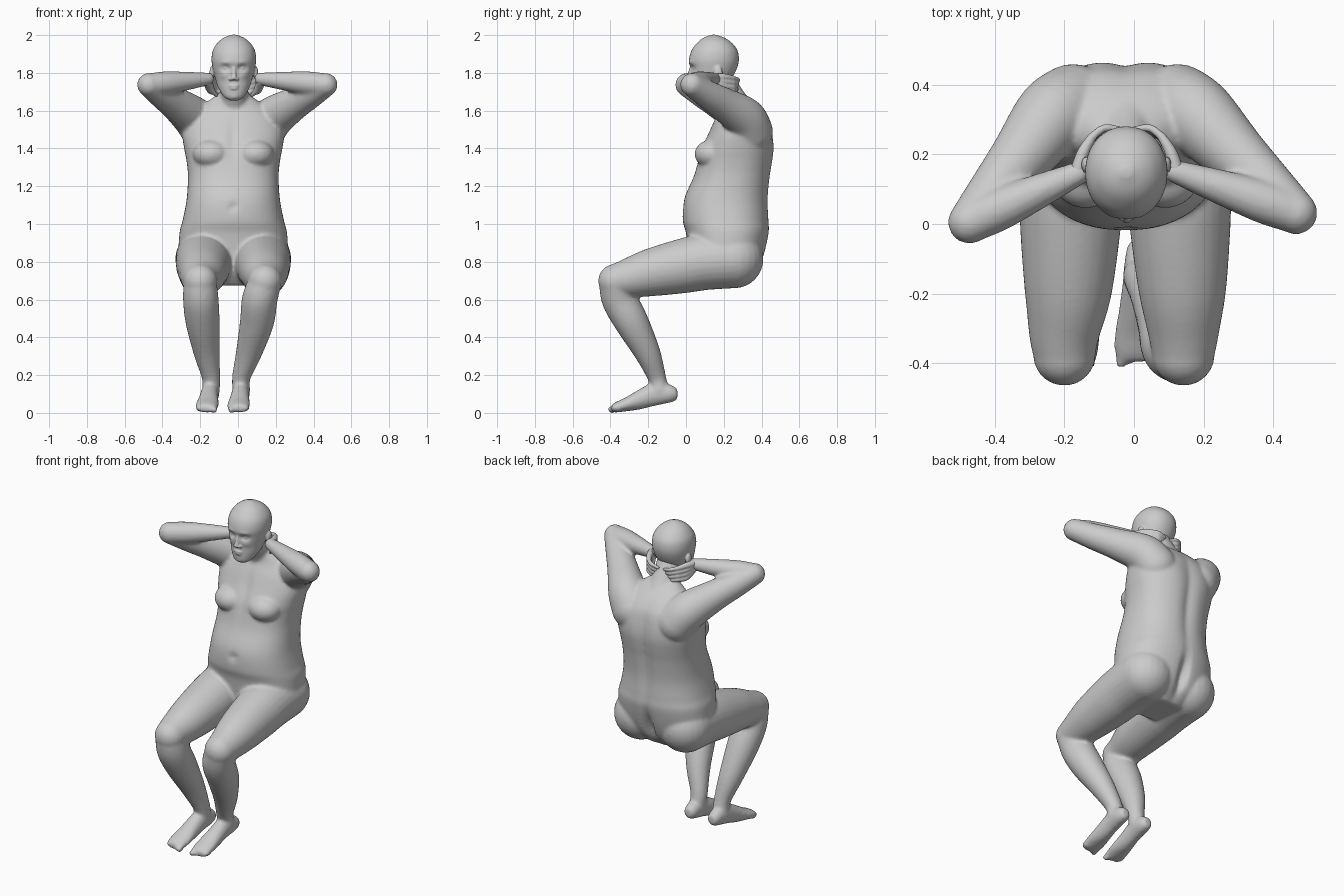
import bpy, bmesh, math
from mathutils import Vector, Matrix

if "Cube" in bpy.data.objects:
    bpy.data.objects.remove(bpy.data.objects["Cube"])

CX = -0.025  # centre line of the trunk


def spline(rows, k=6):
    """Catmull-Rom interpolation of rows of numbers."""
    out = []
    for i in range(len(rows) - 1):
        a, b = rows[max(i - 1, 0)], rows[i]
        c, d = rows[i + 1], rows[min(i + 2, len(rows) - 1)]
        for j in range(k):
            t = j / k
            out.append([0.5 * (2 * q + (r - p) * t + (2 * p - 5 * q + 4 * r - s) * t * t
                               + (3 * q - p - 3 * r + s) * t ** 3)
                        for p, q, r, s in zip(a, b, c, d)])
    out.append(list(rows[-1]))
    return out


def loft(bm, sections, n=40, power=2.0):
    """Skin closed rings given as (centre, half axis u, half axis v)."""
    rings = []
    for c, u, v in sections:
        ring = []
        for i in range(n):
            a = 2 * math.pi * i / n
            ca, sa = math.cos(a), math.sin(a)
            p = c + u * math.copysign(abs(ca) ** (2 / power), ca) \
                  + v * math.copysign(abs(sa) ** (2 / power), sa)
            ring.append(bm.verts.new(p))
        rings.append(ring)
    for a, b in zip(rings, rings[1:]):
        for i in range(n):
            bm.faces.new((a[i], a[(i + 1) % n], b[(i + 1) % n], b[i]))
    bm.faces.new(rings[0][::-1])
    bm.faces.new(rings[-1])


def stack(bm, rows, cx, power):
    """Horizontal sections: (z, front y, back y, half width)."""
    loft(bm, [(Vector((cx, (f + b) / 2, z)), Vector((w, 0, 0)), Vector((0, (b - f) / 2, 0)))
              for z, f, b, w in spline(rows)], 56, power)


def ball(bm, c, r):
    m = Matrix.Translation(c) @ Matrix.Diagonal((*r, 1))
    bmesh.ops.create_uvsphere(bm, u_segments=24, v_segments=16, radius=1, matrix=m)


def limb(bm, rows, n=28):
    """Round tapered tube through (x, y, z, radius) with ball ends."""
    pts = spline(rows)
    c = [Vector(p[:3]) for p in pts]
    ref = Vector((1, 0, 0)) if abs((c[-1] - c[0]).normalized().z) > 0.7 else Vector((0, 0, 1))
    secs = []
    for i, p in enumerate(pts):
        t = c[min(i + 1, len(c) - 1)] - c[max(i - 1, 0)]
        u = t.cross(ref).normalized()
        secs.append((c[i], u * p[3], t.cross(u).normalized() * p[3]))
    loft(bm, secs, n)
    for r in (rows[0], rows[-1]):
        ball(bm, r[:3], (r[3],) * 3)


def push(bm, c, r, move):
    """Soft sculpting push with a gaussian falloff."""
    for v in bm.verts:
        d = sum(((v.co[i] - c[i]) / r[i]) ** 2 for i in range(3))
        if d < 9:
            v.co += Vector(move) * math.exp(-d)


def finish(bm, name, voxel, smooth):
    """Fuse the overlapping volumes into one smooth skin."""
    bmesh.ops.recalc_face_normals(bm, faces=bm.faces)
    me = bpy.data.meshes.new(name)
    bm.to_mesh(me)
    bm.free()
    ob = bpy.data.objects.new(name, me)
    bpy.context.collection.objects.link(ob)
    rm = ob.modifiers.new("fuse", 'REMESH')
    rm.mode, rm.voxel_size, rm.use_smooth_shade = 'VOXEL', voxel, True
    sm = ob.modifiers.new("soften", 'SMOOTH')
    sm.factor, sm.iterations = 0.5, smooth


# Trunk
body = bmesh.new()
stack(body, [(.675, .08, .30, .13), (.74, .03, .37, .23), (.82, .015, .41, .285),
             (.95, .0, .44, .285), (1.02, -.017, .44, .268), (1.13, -.01, .437, .247),
             (1.25, .04, .448, .24), (1.33, .062, .46, .247), (1.40, .08, .465, .26),
             (1.48, .118, .455, .27), (1.55, .15, .435, .25), (1.61, .18, .39, .19),
             (1.66, .19, .33, .12), (1.69, .2, .29, .08)], CX, 2.3)
push(body, (CX, .46, 1.25), (.035, .1, .28), (0, -.018, 0))    # spine furrow
push(body, (CX, .43, .80), (.025, .15, .10), (0, -.05, 0))     # seat cleft
push(body, (CX, -.01, 1.09), (.02, .05, .02), (0, .015, 0))    # navel
push(body, (CX, .1, 1.45), (.02, .1, .12), (0, .012, 0))       # breastbone
for s in (-1, 1):
    ball(body, (CX + s * .115, .142, 1.37), (.10, .097, .078))
    push(body, (CX + s * .11, .44, 1.45), (.07, .08, .10), (0, .006, 0))  # shoulder blades
limb(body, [(-.02, .29, 1.57, .095), (-.02, .235, 1.67, .076), (-.02, .18, 1.76, .076)])  # neck

# Arms: elbow and wrist differ slightly from side to side
for s, elbow, wrist in ((-1, (-.472, .005, 1.737), (-.16, .145, 1.768)),
                        (1, (.465, .032, 1.737), (.12, .15, 1.768))):
    e, w = Vector(elbow), Vector(wrist)
    sh = Vector((CX + s * .21, .305, 1.563))
    limb(body, [(CX + s * .15, .34, 1.49, .12), (*sh, .112),
                (*(sh.lerp(e, .38) + Vector((0, 0, .004))), .089),
                (*sh.lerp(e, .72), .074), (*e, .062)])
    limb(body, [(*e, .060), (*e.lerp(w, .28), .062), (*e.lerp(w, .65), .049), (*w, .034)])

# Legs: thigh, shin, foot
for s, kx, shin, toe in ((-1, -.2, (-.197, -.187, -.166, -.143), -.165),
                         (1, .142, (.115, .10, .058, .018), .002)):
    limb(body, [(CX + s * .152, .255, .815, .155), (CX + s * .155, .1, .80, .15),
                (CX + s * .158, -.02, .777, .144), (CX + s * .164, -.19, .742, .126),
                (kx, -.31, .712, .103), (kx, -.375, .698, .09)])
    limb(body, [(kx, -.372, .69, .088), (shin[0], -.352, .60, .094), (shin[1], -.288, .48, .09),
                (shin[2], -.205, .32, .069), (shin[3], -.155, .19, .049), (shin[3], -.14, .12, .047)])
    ax = shin[3]
    foot = [(-.045, .1, .022, .022), (-.06, .1, .035, .038), (-.10, .103, .044, .052),
            (-.17, .1, .046, .064), (-.25, .07, .052, .053), (-.32, .045, .06, .037),
            (-.37, .03, .058, .028), (-.395, .024, .05, .018)]
    loft(body, [(Vector((ax + (toe - ax) * min(1, max(0, (-.1 - y) / .25)), y, z)),
                 Vector((hx, 0, 0)), Vector((0, 0, hz))) for y, z, hx, hz in spline(foot)])
    for i in range(5):  # toes, big toe on the inside
        r = .019 - .002 * i
        ball(body, (toe - s * (.04 - .022 * i), -.392 + .008 * i, .018), (r * .8, r * 1.3, r))
finish(body, "body", .0095, 6)

# Head
HX = -.022
head = bmesh.new()
stack(head, [(1.655, .05, .09, .025), (1.675, .034, .13, .055), (1.72, .03, .19, .082),
             (1.77, .029, .24, .098), (1.82, .022, .268, .111), (1.87, .016, .28, .118),
             (1.92, .03, .272, .111), (1.96, .06, .242, .086), (1.985, .092, .205, .055),
             (2.002, .135, .16, .015)], HX, 2.1)
for s in (-1, 1):
    push(head, (HX + s * .042, .03, 1.825), (.025, .05, .016), (0, .016, 0))      # eye sockets
    push(head, (HX + s * .045, .03, 1.856), (.03, .05, .010), (0, -.005, 0))      # brows
    push(head, (HX + s * .055, .04, 1.785), (.025, .05, .02), (0, -.006, 0))      # cheekbones
    ball(head, (HX + s * .042, .055, 1.825), (.019, .018, .011))                  # eyes
    ball(head, (HX + s * .016, .022, 1.768), (.010, .012, .009))                  # nostrils
    ball(head, (HX + s * .116, .17, 1.80), (.013, .024, .036))                    # ears
limb(head, [(HX, .032, 1.835, .011), (HX, .024, 1.80, .012), (HX, .016, 1.774, .014)])  # nose
ball(head, (HX, .033, 1.731), (.028, .012, .007))                                 # lips
ball(head, (HX, .034, 1.718), (.024, .012, .008))
ball(head, (HX, .05, 1.678), (.026, .018, .018))                                  # chin
finish(head, "head", .005, 3)

# Hands clasped behind the head
for s, name in ((-1, "right_hand"), (1, "left_hand")):
    hand = bmesh.new()
    X = lambda d: -.02 + s * d
    for k in range(4):
        z = 1.782 - .024 * k
        limb(hand, [(X(.142), .148, 1.768 - .008 * (k - 1), .023), (X(.126), .205, z - .004, .018),
                    (X(.10), .25, z - .010, .013)], 16)                            # palm
        limb(hand, [(X(.10), .25, z - .010, .012), (X(.066), .275 - .004 * k, z - .018, .011),
                    (X(.022 + .006 * k), .272 - .006 * k, z - .03, .009)], 16)     # fingers
    limb(hand, [(X(.13), .17, 1.745, .018), (X(.115), .195, 1.705, .014),
                (X(.095), .215, 1.682, .010)], 16)                                 # thumb
    finish(hand, name, .005, 2)
